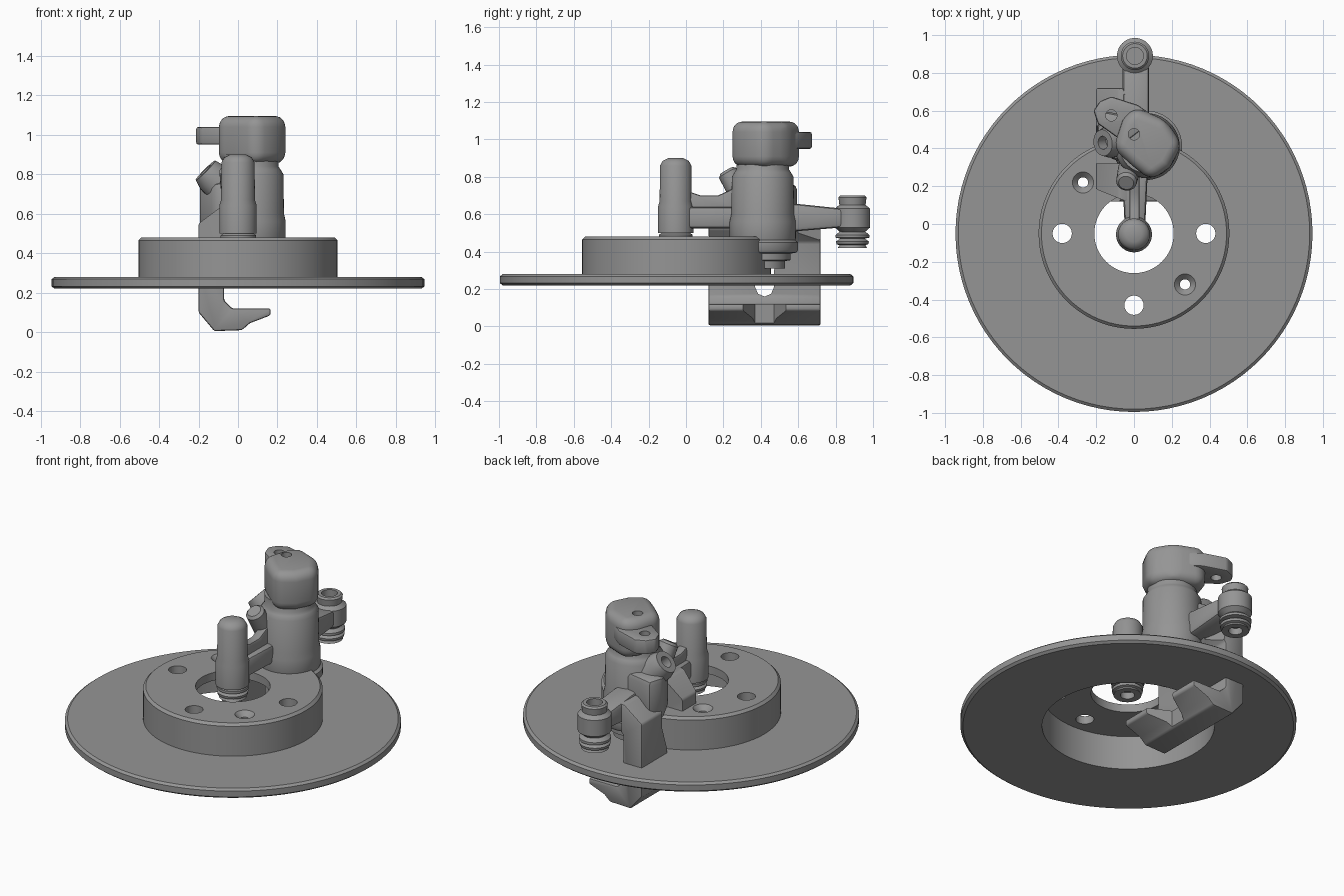
import bpy, bmesh, math
from mathutils import Vector

if "Cube" in bpy.data.objects:
    bpy.data.objects.remove(bpy.data.objects["Cube"])

metal = bpy.data.materials.new("cast grey metal")
metal.use_nodes = True
GREY = (0.3, 0.3, 0.3, 1)
metal.diffuse_color = GREY
metal.node_tree.nodes["Principled BSDF"].inputs["Base Color"].default_value = GREY
DISC_Y = -0.05


def finish(bm, name, bevel=0, segments=2):
    bmesh.ops.recalc_face_normals(bm, faces=bm.faces)
    mesh = bpy.data.meshes.new(name)
    bm.to_mesh(mesh)
    bm.free()
    ob = bpy.data.objects.new(name, mesh)
    bpy.context.collection.objects.link(ob)
    mesh.materials.append(metal)
    if bevel:
        mod = ob.modifiers.new("bevel", "BEVEL")
        mod.width, mod.segments = bevel, segments
        mod.limit_method, mod.angle_limit = "ANGLE", math.radians(30)
        apply(ob, mod)
    return ob


def select(ob):
    bpy.ops.object.select_all(action="DESELECT")
    ob.select_set(True)
    bpy.context.view_layer.objects.active = ob


def apply(ob, mod):
    select(ob)
    bpy.ops.object.modifier_apply(modifier=mod.name)


def smooth(ob):
    select(ob)
    bpy.ops.object.shade_smooth_by_angle(angle=math.radians(35))
    return ob


def lathe(name, profile, centre, closed=False, axis=(0, 0, 1), steps=48):
    """Revolve (radius, height) points about an axis through centre."""
    bm = bmesh.new()
    verts = [bm.verts.new((r, 0, z)) for r, z in profile]
    pairs = list(zip(verts, verts[1:] + verts[:1] if closed else verts[1:]))
    edges = [bm.edges.new(p) for p in pairs]
    bmesh.ops.spin(bm, geom=verts + edges, axis=(0, 0, 1), cent=(0, 0, 0),
                   angle=math.tau, steps=steps, use_duplicate=False)
    bmesh.ops.remove_doubles(bm, verts=bm.verts, dist=0.0005)
    ob = finish(bm, name)
    turn = Vector((0, 0, 1)).rotation_difference(Vector(axis))
    ob.data.transform(turn.to_matrix().to_4x4())
    ob.location = centre
    return smooth(ob)


def prism(name, outline, low, high, plane="xy", bevel=0, segments=2):
    """Extrude an outline between two levels of the remaining axis."""
    place = {"xy": lambda a, b, c: (a, b, c),
             "xz": lambda a, b, c: (a, c, b),
             "yz": lambda a, b, c: (c, a, b)}[plane]
    bm = bmesh.new()
    base = bm.faces.new([bm.verts.new(place(a, b, low)) for a, b in outline])
    new = bmesh.ops.extrude_face_region(bm, geom=[base])["geom"]
    shift = Vector(place(0, 0, high - low))
    bmesh.ops.translate(bm, vec=shift, verts=[v for v in new if isinstance(v, bmesh.types.BMVert)])
    return smooth(finish(bm, name, bevel, segments))


def rod(name, radius, low, high, x, y, top=None):
    top = radius if top is None else top
    return lathe(name, [(0, low), (radius, low), (top, high), (0, high)], (x, y, 0), steps=32)


def cut(ob, *cutters):
    for cutter in cutters:
        cutter.hide_render = True
        mod = ob.modifiers.new("cut", "BOOLEAN")
        mod.operation, mod.solver, mod.object = "DIFFERENCE", "EXACT", cutter
        apply(ob, mod)
        bpy.data.objects.remove(cutter)
    return smooth(ob)


# Disc with raised hat, open underneath
disc = lathe("brake_disc", [
    (0.21, 0.43), (0.21, 0.48), (0.49, 0.48), (0.505, 0.465), (0.505, 0.28),
    (0.93, 0.28), (0.945, 0.268), (0.945, 0.232), (0.93, 0.22), (0.485, 0.22),
    (0.485, 0.43)], (0, DISC_Y, 0), closed=True, steps=96)
for i in range(4):
    a = i * math.pi / 2
    cut(disc, rod("bolt_cutter", 0.051, 0.35, 0.55, 0.38 * math.cos(a), DISC_Y + 0.38 * math.sin(a)))
for s in (1, -1):
    x, y = -0.27 * s, DISC_Y + 0.27 * s
    cut(disc, rod("screw_cutter", 0.027, 0.35, 0.55, x, y),
        rod("countersink_cutter", 0.027, 0.45, 0.482, x, y, top=0.058))

# Guide pins with rubber boots
lathe("front_guide_pin", [
    (0, 0.5), (0.095, 0.5), (0.095, 0.64), (0.086, 0.67), (0.084, 0.86),
    (0.07, 0.885), (0.04, 0.9), (0, 0.9)], (0, DISC_Y - 0.005, 0))
lathe("rear_guide_boss", [
    (0, 0.52), (0.06, 0.5), (0.095, 0.53), (0.095, 0.63), (0.07, 0.65), (0.075, 0.69),
    (0.065, 0.7), (0.045, 0.7), (0.045, 0.62), (0, 0.62)], (0.005, 0.89, 0))
for name, y in (("front_boot", DISC_Y - 0.005), ("rear_boot", 0.89)):
    lathe(name, [
        (0, 0.51), (0.065, 0.51), (0.09, 0.49), (0.09, 0.475), (0.065, 0.47),
        (0.088, 0.455), (0.085, 0.44), (0.07, 0.435), (0.078, 0.42),
        (0.04, 0.42), (0.04, 0.46), (0, 0.46)], (0.002, y, 0))

# Carrier arms and stiffening web
prism("front_arm", [(-0.05, 0), (0.06, 0), (0.075, 0.32), (-0.065, 0.32)], 0.525, 0.64, bevel=0.02)
prism("front_arm_web", [(0, 0.6), (0.02, 0.72), (0.08, 0.7), (0.17, 0.7), (0.28, 0.75), (0.28, 0.6)],
      -0.025, 0.03, plane="yz", bevel=0.012)
prism("rear_arm", [(0.5, 0.5), (0.6, 0.51), (0.84, 0.53), (0.84, 0.63), (0.6, 0.655), (0.5, 0.66)],
      -0.06, 0.08, plane="yz", bevel=0.02)

# Piston housing, neck and stepped piston
lathe("piston_housing", [
    (0, 0.45), (0.17, 0.45), (0.177, 0.47), (0.177, 0.56), (0.168, 0.6), (0.165, 0.8),
    (0.15, 0.825), (0.14, 0.84), (0.14, 0.9), (0, 0.9)], (0.065, 0.41, 0))
lathe("piston", [
    (0, 0.31), (0.12, 0.31), (0.12, 0.35), (0.15, 0.355), (0.15, 0.39), (0.18, 0.395),
    (0.19, 0.41), (0.19, 0.45), (0.17, 0.465), (0, 0.465)], (0.065, 0.41, 0))

# Rounded head with drilled lug
head = prism("housing_head", [(-0.11, 0.4), (-0.01, 0.31), (0.09, 0.23), (0.19, 0.3), (0.255, 0.42),
             (0.17, 0.55), (0, 0.62), (-0.06, 0.55)], 0.855, 1.095, bevel=0.055, segments=5)
cut(head, rod("head_hole_cutter", 0.03, 1.03, 1.15, 0, 0.475))
lug = prism("head_lug", [(-0.215, 0.6), (-0.19, 0.53), (-0.05, 0.43), (0.12, 0.56), (0.02, 0.63),
            (-0.12, 0.675), (-0.18, 0.65)], 0.95, 1.04, bevel=0.012)
cut(lug, rod("lug_hole_cutter", 0.03, 0.9, 1.1, -0.12, 0.575))

# Tilted hose port and bleed knob
lathe("hose_port", [(0, -0.26), (0.085, -0.26), (0.085, -0.05), (0.07, 0), (0.035, 0),
                    (0.035, -0.06), (0, -0.06)], (-0.165, 0.43, 0.82), axis=(-0.7, -0.1, 0.7), steps=32)
lathe("bleed_knob", [(0, -0.14), (0.06, -0.14), (0.055, 0), (0.04, 0.015), (0, 0.015)],
      (-0.04, 0.225, 0.82), axis=(-0.1, -0.45, 0.8), steps=24)
prism("port_rib", [(-0.2, 0.5), (-0.17, 0.6), (0.03, 0.56), (0.03, 0.32), (-0.12, 0.34)],
      0.5, 0.76, bevel=0.03)

# Bridge over the disc edge, ending in a two-fingered claw
bridge = prism("caliper_bridge", [
    (-0.2, 0.1), (-0.12, 0.005), (0.02, 0.01), (0.06, 0.045), (0.165, 0.085), (0.165, 0.12),
    (-0.03, 0.12), (-0.07, 0.16), (-0.07, 0.45), (0, 0.52), (0, 0.64), (-0.08, 0.64),
    (-0.2, 0.55)], 0.12, 0.72, plane="xz", bevel=0.01)
cut(bridge,
    prism("claw_gap_cutter", [(0.03, 0.37), (0.03, 0.47), (0.3, 0.6), (0.3, 0.24)], -0.1, 0.2),
    prism("slot_cutter", [(0.37, 0.21), (0.385, 0.175), (0.42, 0.16), (0.455, 0.175), (0.47, 0.21),
          (0.47, 0.3), (0.52, 0.45), (0.52, 0.8), (0.32, 0.8), (0.32, 0.45), (0.37, 0.3)],
          -0.3, 0.1, plane="yz"),
    prism("front_corner_cutter", [(-0.3, 0.05), (-0.3, 0.25), (-0.19, 0.18), (-0.04, 0.12), (0.1, 0.05)],
          0.3, 0.8),
    prism("rear_corner_cutter", [(-0.08, 0.8), (-0.06, 0.72), (-0.02, 0.6), (0.1, 0.6), (0.1, 0.8)],
          0.45, 0.8))
